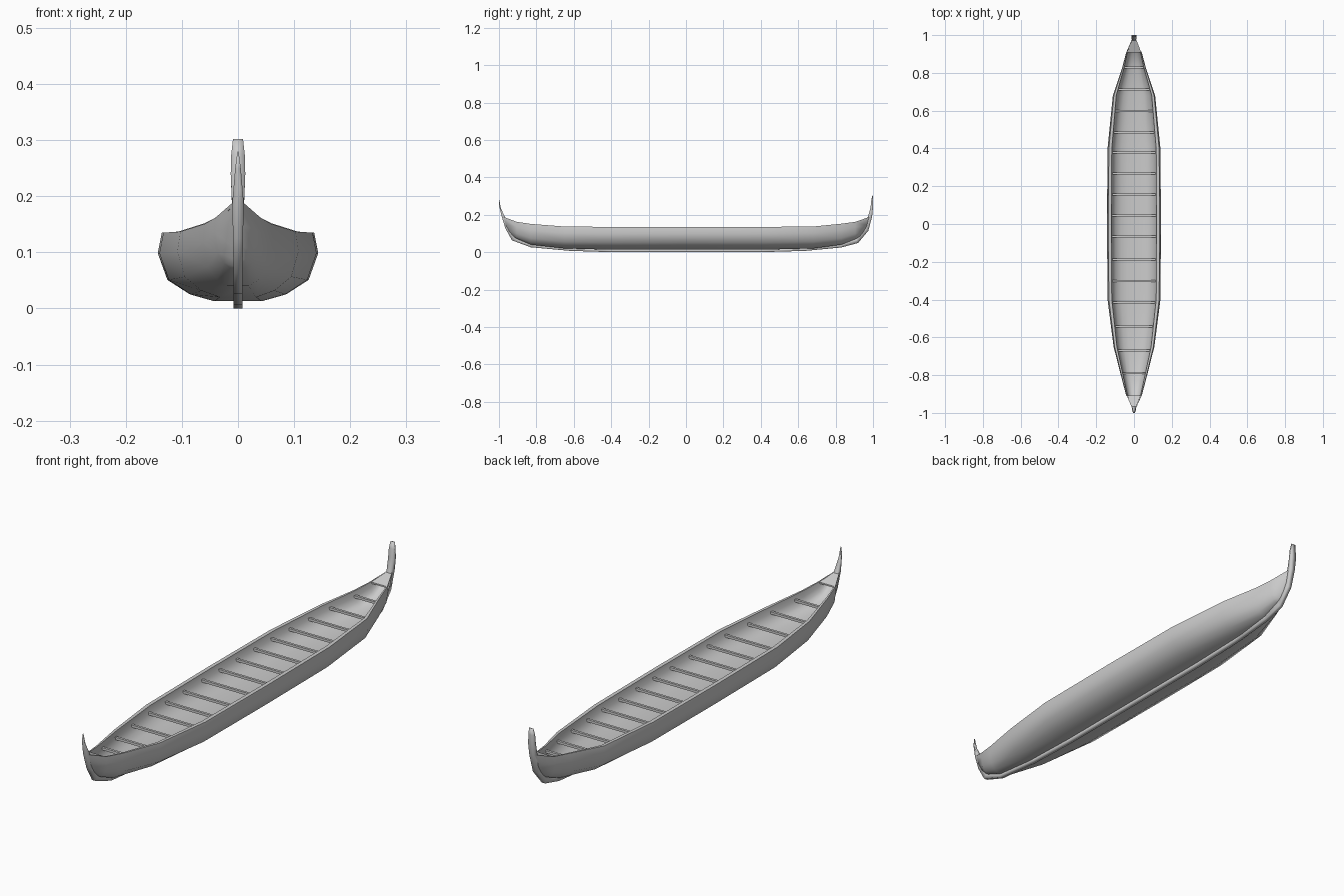
import bpy, math

if "Cube" in bpy.data.objects:
    bpy.data.objects.remove(bpy.data.objects["Cube"])


def make(name, verts, faces, angle=40):
    me = bpy.data.meshes.new(name)
    me.from_pydata(verts, [], faces)
    ob = bpy.data.objects.new(name, me)
    bpy.context.collection.objects.link(ob)
    bpy.ops.object.select_all(action='DESELECT')
    ob.select_set(True)
    bpy.context.view_layer.objects.active = ob
    bpy.ops.object.mode_set(mode='EDIT')
    bpy.ops.mesh.select_all(action='SELECT')
    bpy.ops.mesh.normals_make_consistent(inside=False)
    bpy.ops.object.mode_set(mode='OBJECT')
    bpy.ops.object.shade_smooth_by_angle(angle=math.radians(angle))
    return ob


def loft(name, rings, angle=40):
    # skin closed rings of equal size, capping both ends
    n = len(rings[0])
    verts = [p for r in rings for p in r]
    faces = [(a * n + i, a * n + (i + 1) % n, (a + 1) * n + (i + 1) % n, (a + 1) * n + i)
             for a in range(len(rings) - 1) for i in range(n)]
    faces += [tuple(range(n)), tuple(range((len(rings) - 1) * n, len(rings) * n))]
    return make(name, verts, faces, angle)


# Hull cross-section: width fraction, height fraction (rail to bottom)
SECTION = [(.95, 1), (1, .7), (.88, .31), (.6, .1), (.3, 0)]
# Inner skin, a shallower dish: width fraction, height fraction
INSIDE = [(.84, 1), (.80, .78), (.68, .6), (.48, .49), (.24, .45)]
# y, half width, bottom z, rail z
STATIONS = [(-.905, .042, .072, .162), (-.83, .062, .04, .151), (-.65, .108, .02, .137),
            (-.4, .14, .013, .135), (0, .143, .013, .135), (.4, .14, .013, .135),
            (.68, .112, .02, .137), (.83, .062, .04, .152), (.905, .042, .07, .162)]
# Raked end profiles (y, z), rail to bottom
BOW = [(-.98, .19), (-.968, .15), (-.945, .11), (-.925, .088), (-.912, .076)]
STERN = [(.986, .19), (.97, .14), (.948, .105), (.93, .085), (.915, .074)]


def ring(outer, inner):
    # half rings (x, y, z), rail to bottom, mirrored into one closed loop
    def flip(pts):
        return [(-x, y, z) for x, y, z in pts]
    return outer + flip(outer)[::-1] + flip(inner) + inner[::-1]


def end(profile):
    y, z = profile[0]
    return ring([(.008, y, z) for y, z in profile],
                [(.006 - .001 * i, y - math.copysign(.002 * i, y), z - .004 * i) for i in range(5)])


rings = [end(BOW)]
for y, w, b, t in STATIONS:
    rings.append(ring(*[[(fx * w, y, b + fz * (t - b)) for fx, fz in s] for s in (SECTION, INSIDE)]))
rings.append(end(STERN))
loft("hull", rings, 65)

# Keel running up into both end posts: outer y, z, inner y, z, half width
KEEL = [(-1, .28, -.998, .28, .001), (-1, .25, -.99, .235, .005), (-.985, .19, -.968, .188, .010),
        (-.965, .125, -.945, .13, .009), (-.93, .063, -.905, .085, .008), (-.83, .026, -.825, .046, .008),
        (-.62, .007, -.62, .022, .008), (-.4, 0, -.4, .016, .008), (.4, 0, .4, .016, .008),
        (.64, .007, .64, .022, .008), (.83, .025, .825, .045, .008), (.92, .049, .905, .075, .008),
        (.975, .115, .945, .125, .009), (.995, .19, .975, .195, .011), (1, .24, .987, .24, .013),
        (.999, .275, .99, .275, .012), (1, .302, .996, .302, .009)]
loft("keel_and_posts", [[(-w, oy, oz), (w, oy, oz), (w, iy, iz), (-w, iy, iz)]
                        for oy, oz, iy, iz, w in KEEL], 100)


def at(y, col):
    # linear lookup along the hull stations
    for a, b in zip(STATIONS, STATIONS[1:]):
        if a[0] <= y <= b[0]:
            f = (y - a[0]) / (b[0] - a[0])
            return a[col] + f * (b[col] - a[col])


# Thwarts across the hull
for i, y in enumerate([-.79, -.67, -.542, -.415, -.302, -.187, -.066, .045,
                       .156, .268, .378, .485, .598, .712, .828]):
    w = at(y, 1) * .86
    z = at(y, 2) + .8 * (at(y, 3) - at(y, 2))
    loft("thwart_%02d" % (i + 1),
         [[(x, y - .005, z - .005), (x, y + .005, z - .005), (x, y + .005, z + .005), (x, y - .005, z + .005)]
          for x in (-w, w)])

# Small end decks
for name, s, tip in (("bow_deck", -1, .982), ("stern_deck", 1, .986)):
    loft(name, [[(-w, s * y, z - .006), (w, s * y, z - .006), (w, s * y, z), (-w, s * y, z)]
                for y, w, z in ((.908, .037, .162), (tip, .007, .19))])
